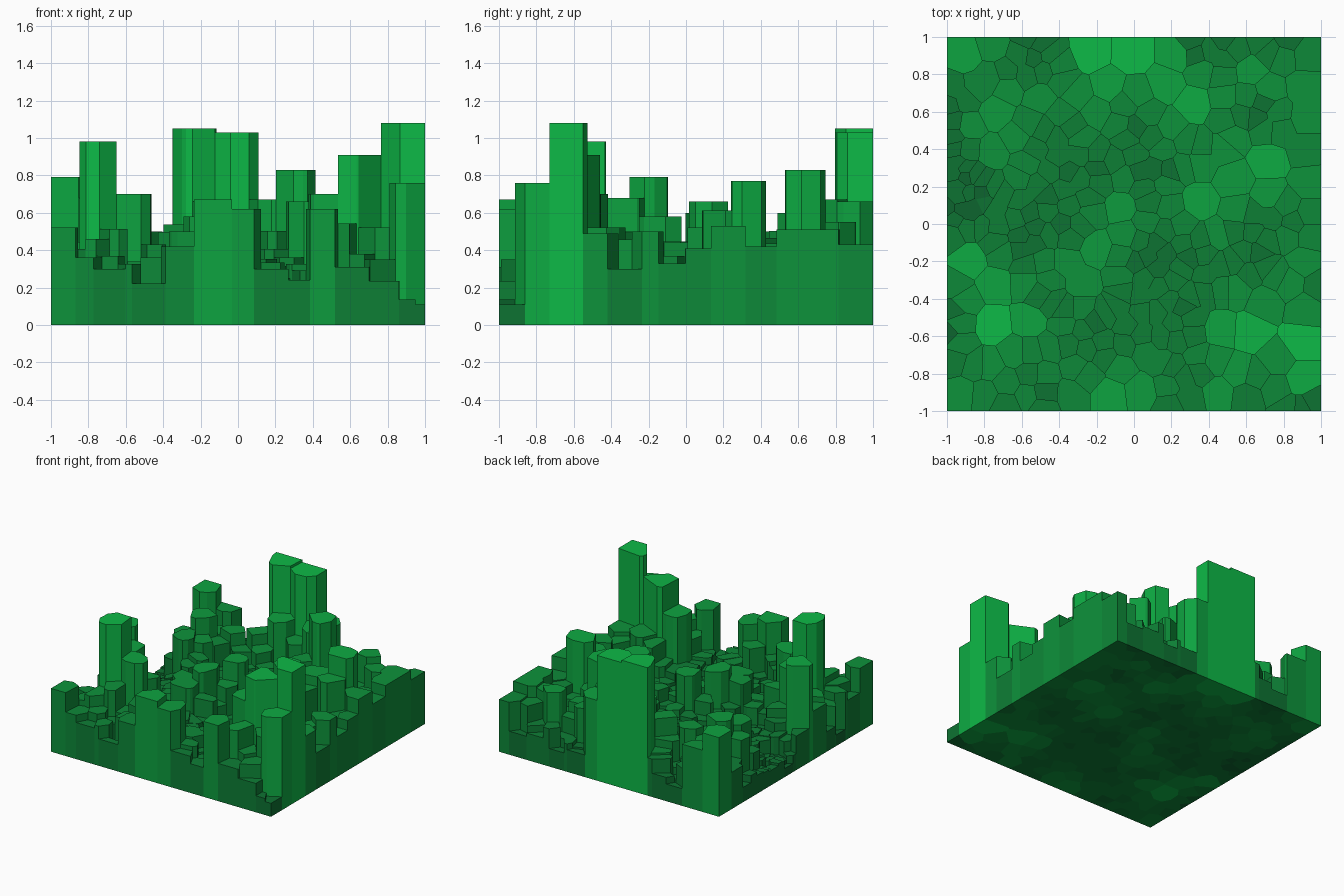
import bpy, bmesh, math, random
from mathutils import Vector

if "Cube" in bpy.data.objects:
    bpy.data.objects.remove(bpy.data.objects["Cube"])

random.seed(11)
HEIGHT_PER_AREA = 26.0
TONES = 10

# landmark columns: x, y, height
LANDMARKS = [
    (0.90, -0.63, 1.08), (0.62, -0.58, 0.91), (-0.23, 0.92, 1.05), (-0.01, 0.91, 1.03),
    (-0.75, -0.54, 0.98), (0.32, 0.64, 0.83), (0.90, -0.83, 0.76), (-0.88, -0.19, 0.79),
    (0.72, 0.34, 0.77), (-0.56, -0.52, 0.70), (0.46, -0.57, 0.70), (-0.90, 0.90, 0.65),
    (0.35, 0.12, 0.66), (0.17, 0.75, 0.67), (-0.74, 0.60, 0.60), (-0.13, -0.91, 0.67),
    (0.04, -0.89, 0.62), (0.45, -0.90, 0.62), (-0.34, -0.91, 0.42), (0.61, -0.92, 0.31),
    (0.29, -0.93, 0.24), (-0.92, -0.90, 0.52), (-0.80, -0.91, 0.36), (-0.68, -0.85, 0.37),
    (0.94, 0.22, 0.53), (0.92, 0.40, 0.42), (0.92, 0.57, 0.51), (0.91, 0.73, 0.51),
    (0.92, 0.91, 0.43), (0.94, -0.06, 0.33), (0.91, -0.20, 0.50), (0.92, -0.45, 0.49),
    (-0.20, -0.13, 0.58), (-0.07, 0.09, 0.60), (0.53, 0.24, 0.60), (0.62, 0.82, 0.55),
    (-0.50, 0.68, 0.50), (0.70, -0.41, 0.52), (-0.74, -0.32, 0.68), (0.75, -0.88, 0.35),
    (0.97, -0.96, 0.11), (-0.76, 0.38, 0.50), (0.76, -0.73, 0.52),
    (-0.28, -0.32, 0.50), (-0.20, 0.60, 0.45), (-0.48, -0.90, 0.15),
]


def reach(height):
    """Radius of a disc whose area matches the column height."""
    return math.sqrt(height / HEIGHT_PER_AREA / math.pi)


def scatter(total):
    """Random small cells around the landmarks."""
    points = [Vector((x, y)) for x, y, h in LANDMARKS]
    for _ in range(40000):
        if len(points) >= total:
            break
        p = Vector((random.uniform(-1, 1), random.uniform(-1, 1)))
        gap = 0.045 if (p - Vector((-0.95, 0.2))).length < 0.2 else 0.07
        clear_marks = all((p - Vector((x, y))).length > 1.7 * reach(h) for x, y, h in LANDMARKS)
        if clear_marks and all((p - q).length > gap for q in points[len(LANDMARKS):]):
            points.append(p)
    return points


def clip(poly, mid, normal):
    """Keep the part of a polygon behind a line."""
    out = []
    for a, b in zip(poly, poly[1:] + poly[:1]):
        da, db = (a - mid).dot(normal), (b - mid).dot(normal)
        if da <= 0:
            out.append(a)
        if da * db < 0:
            out.append(a.lerp(b, da / (da - db)))
    return out


def cell(i, points):
    """Voronoi cell of one point inside the square."""
    poly = [Vector(c) for c in ((-1, -1), (1, -1), (1, 1), (-1, 1))]
    p = points[i]
    for j, q in enumerate(points):
        if j != i and (q - p).length < 0.8:
            poly = clip(poly, (p + q) / 2, q - p)
    return poly


def area(poly):
    return 0.5 * sum(a.x * b.y - b.x * a.y for a, b in zip(poly, poly[1:] + poly[:1]))


# one prism per cell, larger cells rise higher and are brighter
bm = bmesh.new()
points = scatter(290)
for i in range(len(points)):
    poly = cell(i, points)
    if i < len(LANDMARKS):
        h = LANDMARKS[i][2]
    else:
        h = min(0.66, max(0.06, HEIGHT_PER_AREA * area(poly)))
    low = [bm.verts.new((v.x, v.y, 0)) for v in poly]
    top = [bm.verts.new((v.x, v.y, h)) for v in poly]
    n = len(poly)
    faces = [bm.faces.new(low[::-1]), bm.faces.new(top)]
    faces += [bm.faces.new((low[k], low[(k + 1) % n], top[(k + 1) % n], top[k])) for k in range(n)]
    for f in faces:
        f.material_index = min(TONES - 1, int(h / 1.08 * TONES))

mesh = bpy.data.meshes.new("cell_columns")
bm.to_mesh(mesh)
bm.free()

# green tones from dark to bright
for t in range(TONES):
    s = t / (TONES - 1)
    mat = bpy.data.materials.new(f"green_{t}")
    mat.diffuse_color = (0.004, 0.13 + 0.36 * s, 0.028 + 0.035 * s, 1)
    mat.use_nodes = True
    mat.node_tree.nodes["Principled BSDF"].inputs["Base Color"].default_value = mat.diffuse_color
    mesh.materials.append(mat)

columns = bpy.data.objects.new("cell_columns", mesh)
bpy.context.collection.objects.link(columns)
